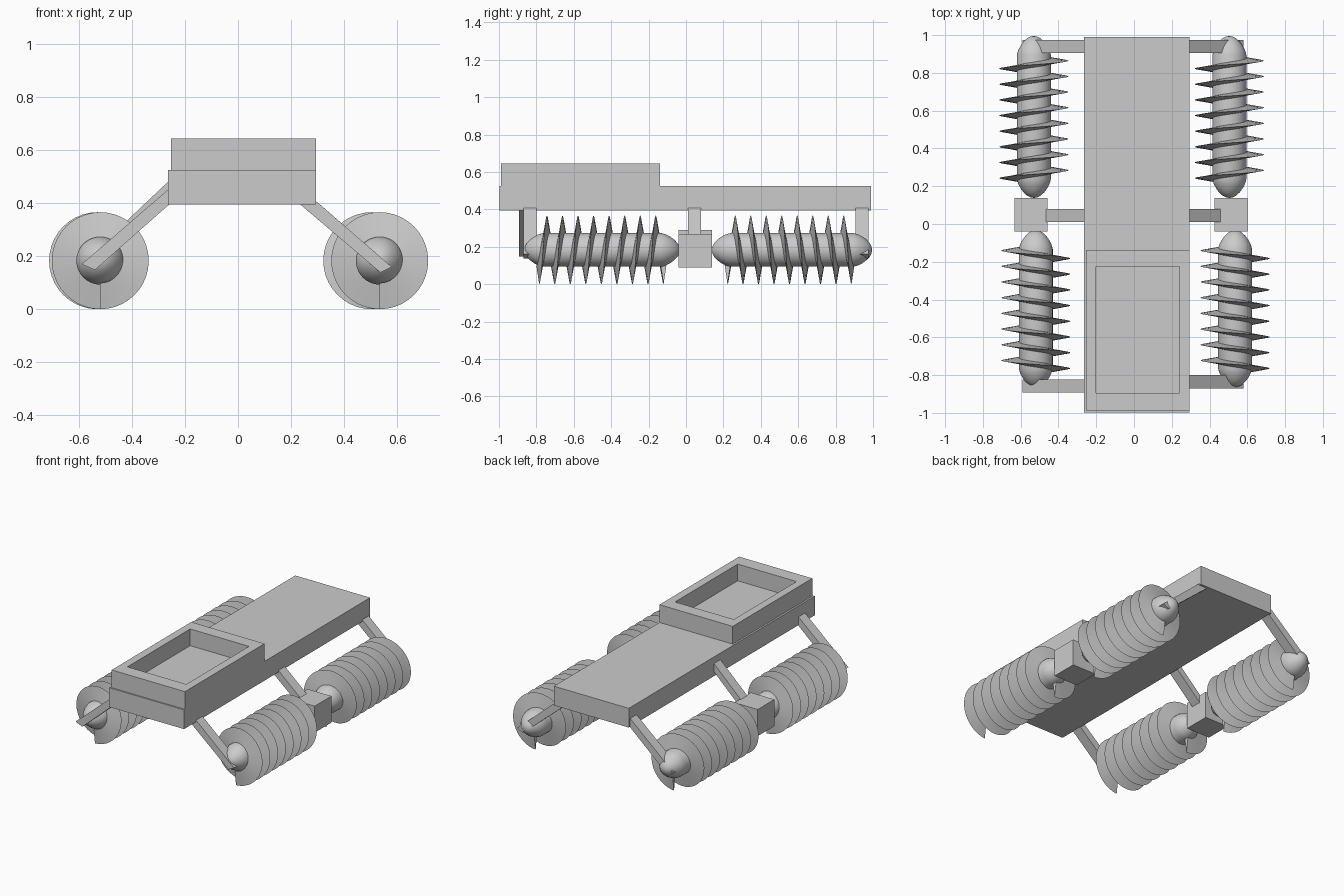
import bpy, bmesh, math

if "Cube" in bpy.data.objects:
    bpy.data.objects.remove(bpy.data.objects["Cube"], do_unlink=True)

grey = bpy.data.materials.new("plain_grey")
grey.use_nodes = True
grey.diffuse_color = (0.6, 0.6, 0.6, 1)
grey.node_tree.nodes["Principled BSDF"].inputs["Base Color"].default_value = (0.6, 0.6, 0.6, 1)


def finish(name, bm, smooth=False):
    bmesh.ops.recalc_face_normals(bm, faces=bm.faces[:])
    mesh = bpy.data.meshes.new(name)
    bm.to_mesh(mesh)
    bm.free()
    mesh.materials.append(grey)
    obj = bpy.data.objects.new(name, mesh)
    bpy.context.collection.objects.link(obj)
    if smooth:
        bpy.ops.object.select_all(action="DESELECT")
        obj.select_set(True)
        bpy.context.view_layer.objects.active = obj
        bpy.ops.object.shade_smooth_by_angle(angle=math.radians(35))
    return obj


def prism(outline, y0, y1):
    """Extrude an outline in the xz plane from y0 to y1."""
    bm = bmesh.new()
    face = bm.faces.new([bm.verts.new((x, y0, z)) for x, z in outline])
    moved = bmesh.ops.extrude_face_region(bm, geom=[face])["geom"]
    for v in moved:
        if isinstance(v, bmesh.types.BMVert):
            v.co.y = y1
    bmesh.ops.recalc_face_normals(bm, faces=bm.faces[:])
    return bm


def box(x0, x1, y0, y1, z0, z1):
    return prism([(x0, z0), (x1, z0), (x1, z1), (x0, z1)], y0, y1)


# Main deck
finish("deck", box(-0.265, 0.295, -0.997, 0.99, 0.395, 0.525))

# Raised tray with a sunken floor
bm = box(-0.253, 0.295, -0.988, -0.138, 0.525, 0.645)
top = max(bm.faces, key=lambda f: f.calc_center_median().z)
bmesh.ops.inset_region(bm, faces=[top], thickness=0.02)
for v in top.verts:
    v.co.x = -0.2 if v.co.x < 0.02 else 0.24
    v.co.y = -0.895 if v.co.y < -0.56 else -0.225
floor = bmesh.ops.extrude_face_region(bm, geom=[top])["geom"]
bmesh.ops.translate(bm, vec=(0, 0, -0.113),
                    verts=[v for v in floor if isinstance(v, bmesh.types.BMVert)])
if top.is_valid:
    bmesh.ops.delete(bm, geom=[top], context="FACES_ONLY")
finish("tray", bm)

# Slanted arms
left_arm = [(0.58, 0.16), (0.538, 0.138), (0.2, 0.425), (0.24, 0.455)]
right_arm = [(-0.59, 0.17), (-0.54, 0.148), (-0.2, 0.448), (-0.24, 0.472)]
finish("front_arm_left", prism(left_arm, -0.87, -0.80))
finish("front_arm_right", prism(right_arm, -0.893, -0.823))
finish("back_arm_left", prism(left_arm, 0.906, 0.975))
finish("back_arm_right", prism(right_arm, 0.906, 0.975))
finish("middle_arm_left", prism([(0.5, 0.23), (0.46, 0.204)] + left_arm[2:], 0.01, 0.08))
finish("middle_arm_right",
       prism([(-0.55, 0.21), (-0.5, 0.2), (-0.2, 0.487), (-0.24, 0.504)], 0.01, 0.08))

# Blocks joining the front and back screws
finish("joint_block_left", box(0.425, 0.602, -0.04, 0.138, 0.088, 0.267))
finish("joint_block_right", box(-0.633, -0.458, -0.04, 0.138, 0.11, 0.29))

AXIS_Z = 0.183


def screw_core(name, cx, y0, y1):
    """Cylinder with blunt pointed ends, turned around the y axis."""
    nose = [(0, 0), (0.018, 0.003), (0.036, 0.012), (0.055, 0.03),
            (0.07, 0.05), (0.083, 0.075), (0.09, 0.1)]
    profile = [(r, y0 + d) for r, d in nose] + [(r, y1 - d) for r, d in reversed(nose)]
    bm = bmesh.new()
    verts = [bm.verts.new((cx + r, y, AXIS_Z)) for r, y in profile]
    edges = [bm.edges.new(pair) for pair in zip(verts, verts[1:])]
    bmesh.ops.spin(bm, geom=verts + edges, cent=(cx, 0, AXIS_Z), axis=(0, 1, 0),
                   angle=math.tau, steps=40, use_duplicate=False)
    bmesh.ops.remove_doubles(bm, verts=bm.verts[:], dist=0.0005)
    finish(name, bm, True)


def screw_flight(name, cx, y_start, y_end, turns=8, steps=40):
    """Sharp-edged spiral blade that begins and ends underneath."""
    bm = bmesh.new()
    rings = []
    for i in range(turns * steps + 1):
        a = math.tau * i / steps - math.pi / 2
        y = y_start + (y_end - y_start) * i / (turns * steps)
        rings.append([bm.verts.new((cx + r * math.cos(a), y + dy, AXIS_Z + r * math.sin(a)))
                      for r, dy in ((0.084, -0.015), (0.183, 0), (0.084, 0.015))])
    for a, b in zip(rings, rings[1:]):
        for j in range(3):
            k = (j + 1) % 3
            bm.faces.new((a[j], a[k], b[k], b[j]))
    bm.faces.new(rings[0])
    bm.faces.new(rings[-1])
    finish(name, bm, True)


# Four screws
for side, front_x, back_x in (("left", 0.535, 0.505), ("right", -0.52, -0.53)):
    screw_core("front_screw_" + side, front_x, -0.864, -0.033)
    screw_flight("front_flight_" + side, front_x, -0.785, -0.12)
    screw_core("back_screw_" + side, back_x, 0.138, 0.995)
    screw_flight("back_flight_" + side, back_x, 0.885, 0.222)
